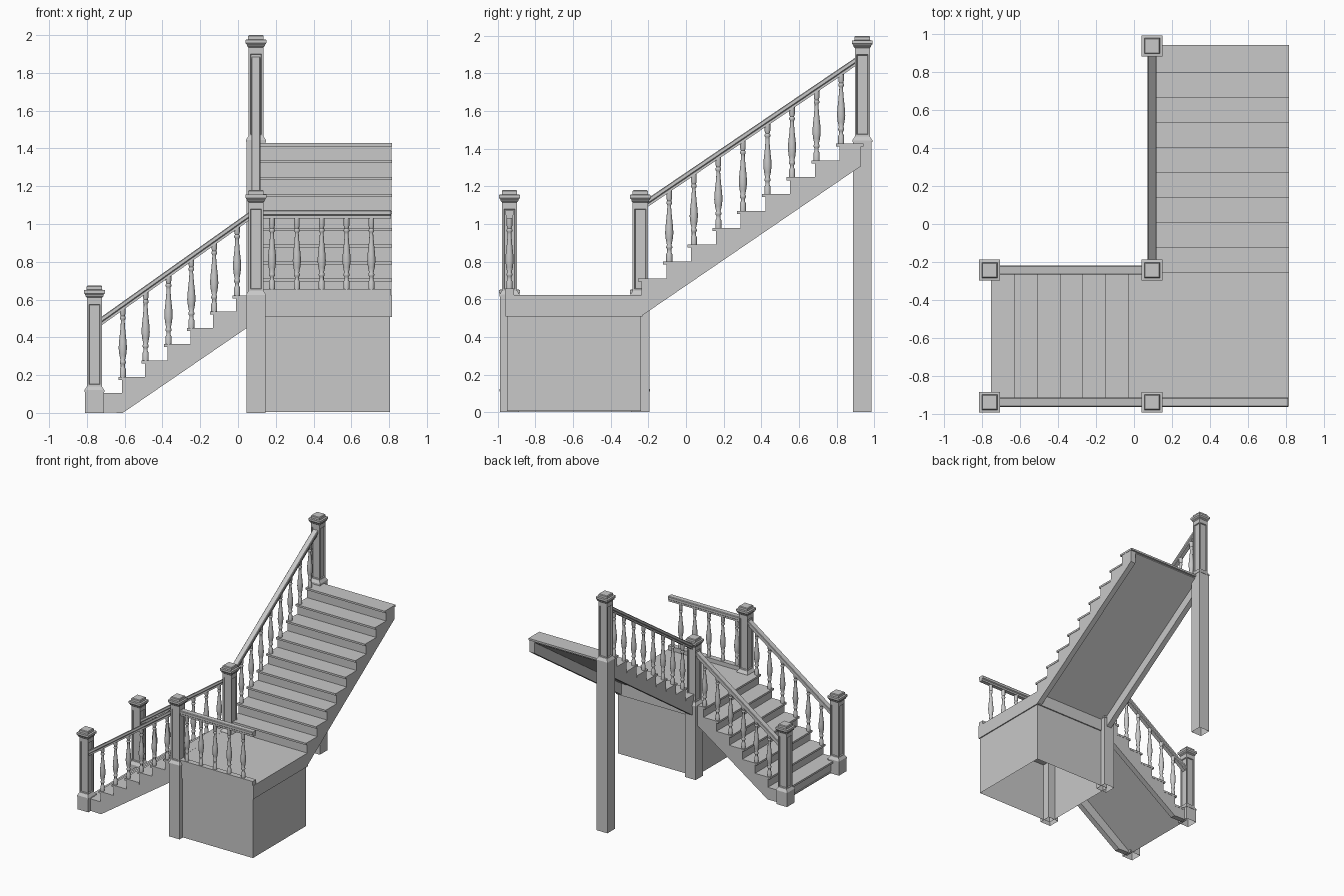
import bpy, bmesh, math
from mathutils import Vector

cube = bpy.data.objects.get("Cube")
if cube:
    bpy.data.objects.remove(cube, do_unlink=True)

grey = bpy.data.materials.new("plain_grey")
grey.use_nodes = True
GREY = (0.58, 0.58, 0.58, 1)
grey.diffuse_color = GREY
grey.node_tree.nodes["Principled BSDF"].inputs["Base Color"].default_value = GREY


def finish(name, bm):
    bmesh.ops.recalc_face_normals(bm, faces=bm.faces)
    mesh = bpy.data.meshes.new(name)
    bm.to_mesh(mesh)
    bm.free()
    mesh.materials.append(grey)
    obj = bpy.data.objects.new(name, mesh)
    bpy.context.collection.objects.link(obj)
    return obj


def add_prism(bm, ring, offset, capped=True):
    """Extrude a closed outline along an offset vector."""
    low = [bm.verts.new(p) for p in ring]
    high = [bm.verts.new(Vector(p) + Vector(offset)) for p in ring]
    if capped:
        bm.faces.new(low)
        bm.faces.new(high[::-1])
    n = len(ring)
    for i in range(n):
        j = (i + 1) % n
        bm.faces.new((low[i], low[j], high[j], high[i]))


def box(name, x, y, z, capped=True):
    bm = bmesh.new()
    ring = [(x[0], y[0], z[0]), (x[1], y[0], z[0]), (x[1], y[1], z[0]), (x[0], y[1], z[0])]
    add_prism(bm, ring, (0, 0, z[1] - z[0]), capped)
    finish(name, bm)


def add_turned(bm, profile, sides, turn=0.0, scale=1.0):
    """Stack rings of (radius, height) open at the foot, return side faces by level."""
    rings = []
    for r, z in profile:
        rings.append([bm.verts.new((r * scale * math.cos(turn + math.tau * k / sides),
                                    r * scale * math.sin(turn + math.tau * k / sides), z))
                      for k in range(sides)])
    levels = []
    for a, b in zip(rings, rings[1:]):
        levels.append([bm.faces.new((a[k], a[(k + 1) % sides], b[(k + 1) % sides], b[k]))
                       for k in range(sides)])
    bm.faces.new(rings[-1])
    return levels


# Newel posts: plinth, moulded foot, panelled shaft and stepped cap
def newel(name, x, y, base):
    upper = [(.053, 0), (.053, .01), (.04, .03), (.04, .475), (.04, .5), (.047, .507),
             (.047, .513), (.055, .523), (.055, .54), (.041, .542), (.041, .56), (.036, .565)]
    profile = [(.05, 0), (.05, base)] + [(r, base + z) for r, z in upper]
    bm = bmesh.new()
    levels = add_turned(bm, profile, 4, math.pi / 4, math.sqrt(2))
    shaft = levels[4]
    bmesh.ops.recalc_face_normals(bm, faces=bm.faces)
    bmesh.ops.inset_individual(bm, faces=shaft, thickness=.014, depth=0)
    bmesh.ops.inset_individual(bm, faces=shaft, thickness=.005, depth=-.008)
    finish(name, bm).location = (x, y, 0)


# Balusters: one turned mesh shared by all
BALUSTER = [(.016, 0), (.016, .04), (.011, .05), (.011, .065), (.016, .072), (.016, .08),
            (.012, .088), (.018, .115), (.022, .15), (.02, .185), (.014, .24), (.010, .29),
            (.010, .30), (.015, .307), (.015, .315), (.011, .322), (.015, .335), (.015, .385)]
baluster_mesh = None


def baluster(name, x, y, z):
    global baluster_mesh
    if baluster_mesh is None:
        bm = bmesh.new()
        add_turned(bm, BALUSTER, 12)
        obj = finish(name, bm)
        bpy.context.view_layer.objects.active = obj
        obj.select_set(True)
        bpy.ops.object.shade_smooth_by_angle(angle=math.radians(40))
        obj.select_set(False)
        baluster_mesh = obj.data
    else:
        obj = bpy.data.objects.new(name, baluster_mesh)
        bpy.context.collection.objects.link(obj)
    obj.location = (x, y, z)


# Handrails: moulded section with its top at the given points
HALF_RAIL = [(.016, -.045), (.016, -.03), (.024, -.024), (.024, -.005), (.02, 0)]


def handrail(name, start, end):
    start, end = Vector(start), Vector(end)
    run = end - start
    side = Vector((-run.y, run.x, 0)).normalized()
    section = HALF_RAIL + [(-s, z) for s, z in reversed(HALF_RAIL)]
    bm = bmesh.new()
    add_prism(bm, [start + side * s + Vector((0, 0, z)) for s, z in section], run)
    finish(name, bm)


# Flights: treads, risers, saw-tooth stringers and a soffit close under the steps.
# u runs up the flight, v runs across it, place() turns them into x, y, z.
NOSE, THICK = .018, .016


def flight(name, place, u0, run, z0, rise, count, v, strings, under, u_end, u_last):
    def across(va, vb):
        return Vector(place(0, vb, 0)) - Vector(place(0, va, 0))

    def block(bm, ua, ub, za, zb, va, vb):
        ring = [place(ua, va, za), place(ub, va, za), place(ub, va, zb), place(ua, va, zb)]
        add_prism(bm, ring, across(va, vb))

    treads, risers = bmesh.new(), bmesh.new()
    teeth = []
    for i in range(count):
        u, z = u0 + run * i, z0 + rise * i
        back = u_last if i == count - 1 else u + run + NOSE
        block(treads, u, back, z - THICK, z, *v)
        block(risers, u + NOSE, u + NOSE + .008, z - rise, z - THICK,
              strings[0][0] + .002, strings[1][1] - .002)
        teeth += [(u + NOSE, max(0, z - rise - THICK)), (u + NOSE, z - THICK)]
    finish(name + "_treads", treads)
    finish(name + "_risers", risers)

    # stringer underside: under = (u, z, slope)
    su, sz, slope = under
    outline = teeth + [(u_end, teeth[-1][1]), (u_end, sz + slope * (u_end - su)), (su, sz)]
    for side, (va, vb) in zip(("first", "second"), strings):
        bm = bmesh.new()
        add_prism(bm, [place(u, va, z) for u, z in outline], across(va, vb))
        finish(f"{name}_{side}_stringer", bm)

    # soffit follows the inner corners of the steps
    ua, za = teeth[0]
    zb = za + rise / run * (u_end - ua)
    va, vb = strings[0][1] - .002, strings[1][0] + .002
    bm = bmesh.new()
    ring = [place(ua, va, za), place(u_end, va, zb),
            place(u_end, va, zb + .008), place(ua, va, za + .008)]
    add_prism(bm, ring, across(va, vb))
    finish(name + "_soffit", bm)


FRONT, BACK, LEFT, INNER = -.938, -.243, .815, .095
LOW_RUN, LOW_RISE, UP_RUN, UP_RISE = .1205, .0862, .1315, .0895
LANDING = .622

flight("lower_flight", lambda u, v, z: (u, v, z), -.752, LOW_RUN, .105, LOW_RISE, 7,
       (-.961, -.219), ((-.959, -.914), (-.266, -.221)), (-.61, 0, .685), .06, .06)
flight("upper_flight", lambda u, v, z: (v, u, z), -.254, UP_RUN, LANDING + UP_RISE, UP_RISE, 9,
       (.073, LEFT), ((.076, .121), (LEFT - .048, LEFT - .003)), (-.241, .508, .683), .93, .942)

# Landing slab on its enclosed base, which is open underneath
box("landing_slab", (.055, LEFT), (-.96, -.23), (.508, LANDING))
box("landing_base", (.08, .806), (-.952, -.24), (.005, .51), capped=False)

# Newels
for name, x, y, base in (("lower_front_newel", -.76, FRONT, .11),
                         ("lower_back_newel", -.76, BACK, .11),
                         ("landing_front_newel", INNER, FRONT, .615),
                         ("landing_back_newel", INNER, BACK, .615),
                         ("top_newel", INNER, .937, 1.435)):
    newel(name, x, y, base)

# Lower flight balustrades on both sides
for side, y in (("front", FRONT), ("back", BACK)):
    handrail(f"lower_{side}_handrail", (-.725, y, .507), (.058, y, 1.063))
    for k in range(6):
        baluster(f"lower_{side}_baluster", -.61 + .121 * k, y, .105 + LOW_RISE * (k + 1))

# Upper flight balustrade on the inner side
handrail("upper_handrail", (INNER, -.208, 1.133), (INNER, .9, 1.884))
for k in range(8):
    baluster("upper_baluster", INNER, -.089 + .1305 * k, LANDING + UP_RISE * (k + 2))

# Landing balustrade along the front
handrail("landing_handrail", (.13, FRONT, 1.075), (.81, FRONT, 1.075))
box("landing_shoe_rail", (.13, .81), (FRONT - .023, FRONT + .023), (LANDING - .002, .657))
for k in range(5):
    baluster("landing_baluster", .18 + .1315 * k, FRONT, .655)
